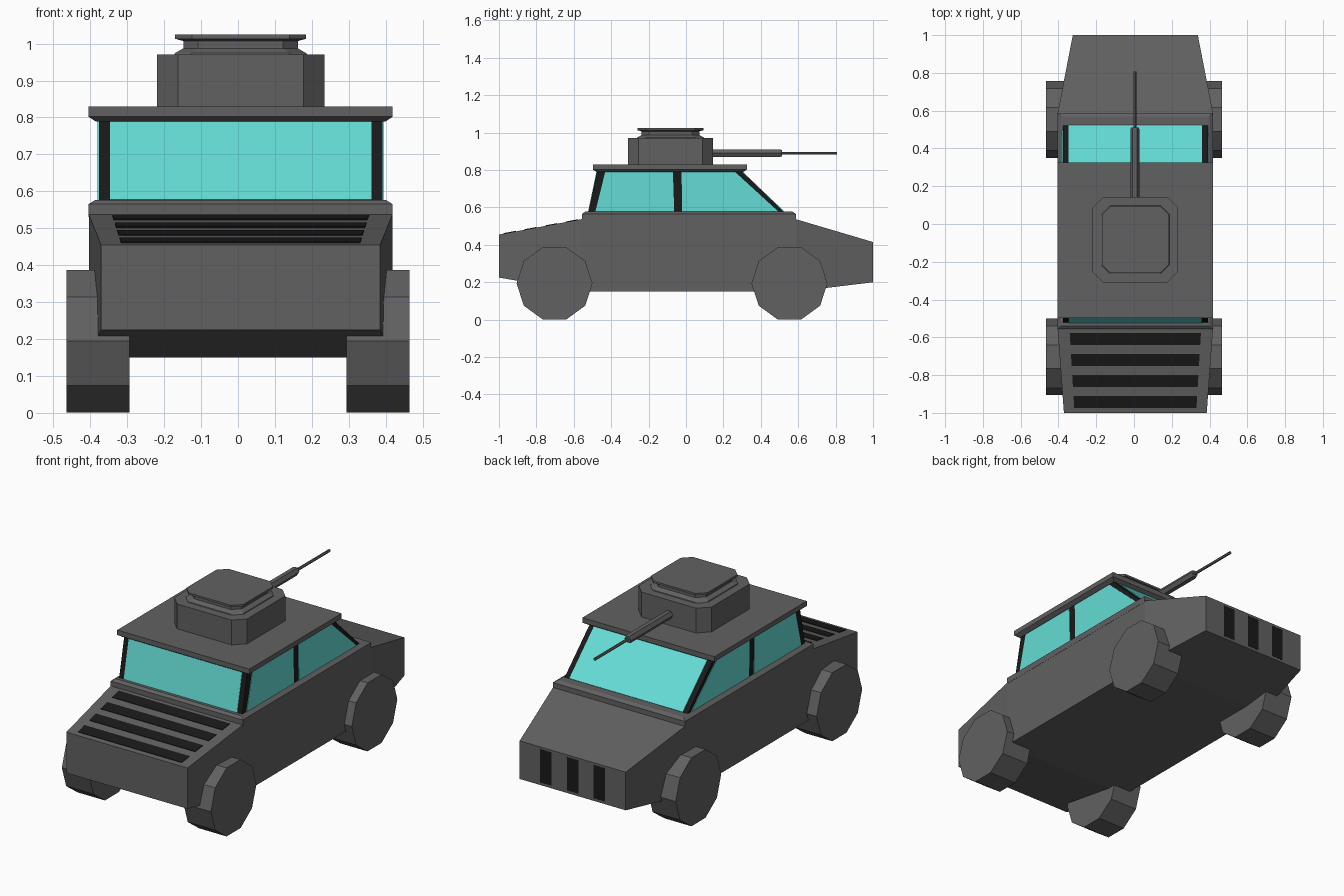
import bpy, bmesh
from math import sin, cos, tau
from mathutils import Vector

if "Cube" in bpy.data.objects:
    bpy.data.objects.remove(bpy.data.objects["Cube"])

CX = 0.007  # the bodywork sits very slightly off the centre line


def material(name, rgb):
    m = bpy.data.materials.new(name)
    m.diffuse_color = (*rgb, 1)
    m.use_nodes = True
    m.node_tree.nodes["Principled BSDF"].inputs["Base Color"].default_value = m.diffuse_color
    return m


GREY = material("grey_paint", (0.12, 0.12, 0.12))
DARK = material("dark_trim", (0.01, 0.01, 0.01))
GLASS = material("teal_glass", (0.13, 0.72, 0.67))


def loft(name, rings, mat):
    """Join equal-sized rings of points into a closed flat-shaded solid."""
    bm = bmesh.new()
    loops = [[bm.verts.new(p) for p in ring] for ring in rings]
    n = len(loops[0])
    for a, b in zip(loops, loops[1:]):
        for i in range(n):
            j = (i + 1) % n
            bm.faces.new((a[i], a[j], b[j], b[i]))
    bm.faces.new(loops[0])
    bm.faces.new(loops[-1])
    bmesh.ops.recalc_face_normals(bm, faces=bm.faces)
    me = bpy.data.meshes.new(name)
    bm.to_mesh(me)
    bm.free()
    me.materials.append(mat)
    ob = bpy.data.objects.new(name, me)
    bpy.context.collection.objects.link(ob)
    return ob


def panel(name, quad, mat, t=0.003):
    """Thin slab centred on a flat quad."""
    q = [Vector(p) for p in quad]
    n = (q[1] - q[0]).cross(q[2] - q[0]).normalized() * t
    return loft(name, [[p - n for p in q], [p + n for p in q]], mat)


def rect(hx, y0, y1, z):
    return [(CX - hx, y0, z), (CX + hx, y0, z), (CX + hx, y1, z), (CX - hx, y1, z)]


def upright(hx, y, z0, z1):
    return [(CX - hx, y, z0), (CX + hx, y, z0), (CX + hx, y, z1), (CX - hx, y, z1)]


def octagon(h, c, z, cy=-0.083):
    k = h - c
    pts = [(-k, -h), (k, -h), (h, -k), (h, k), (k, h), (-k, h), (-h, k), (-h, -k)]
    return [(CX + x, cy + y, z) for x, y in pts]


# Hull: four upright cross-sections from nose to tail
loft("hull", [upright(0.378, -1, 0.225, 0.455), upright(0.411, -0.56, 0.15, 0.537),
              upright(0.411, 0.588, 0.15, 0.537), upright(0.331, 1, 0.2, 0.415)], GREY)

# Belt ledge, cabin frame and roof slab
loft("belt_ledge", [rect(0.412, -0.556, 0.588, 0.53), rect(0.412, -0.556, 0.588, 0.565),
                    rect(0.393, -0.54, 0.57, 0.577)], GREY)
loft("cabin_frame", [rect(0.384, -0.522, 0.53, 0.57), rect(0.384, -0.475, 0.295, 0.795)], DARK)
loft("roof", [rect(0.392, -0.478, 0.305, 0.789), rect(0.412, -0.498, 0.325, 0.802),
              rect(0.412, -0.498, 0.325, 0.83)], GREY)

# Windows
zb, zt = 0.577, 0.79
for name, yb, yt in (("front_window", -0.5205, -0.476), ("rear_window", 0.5227, 0.300)):
    panel(name, [(CX - 0.354, yb, zb), (CX + 0.354, yb, zb),
                 (CX + 0.354, yt, zt), (CX - 0.354, yt, zt)], GLASS)
for side, sx in (("left", -1), ("right", 1)):
    x = CX + sx * 0.384
    for name, yb0, yb1, yt1, yt0 in (("front", -0.485, -0.063, -0.07, -0.432),
                                     ("rear", -0.02, 0.495, 0.262, -0.024)):
        panel(f"{side}_{name}_side_window",
              [(x, yb0, zb), (x, yb1, zb), (x, yt1, zt), (x, yt0, zt)], GLASS)

# Vents on the sloping nose
for i in range(4):
    y1 = -0.577 - i * 0.111
    y0 = y1 - 0.064
    quad = []
    for s, y in ((-1, y0), (1, y0), (1, y1), (-1, y1)):
        quad.append((CX + s * (0.382 + 0.06 * y), y, 0.455 + (y + 1) * 0.082 / 0.44))
    panel(f"nose_vent_{i + 1}", quad, DARK)

# Upright vents on the tail
for i, x in enumerate((-0.167, 0, 0.167)):
    a, b = CX + x - 0.036, CX + x + 0.036
    panel(f"tail_vent_{i + 1}", [(a, 0.998, 0.215), (b, 0.998, 0.215),
                                 (b, 0.998, 0.402), (a, 0.998, 0.402)], DARK)

# Turret and hatch
loft("turret", [octagon(0.227, 0.057, 0.825), octagon(0.227, 0.057, 0.97)], GREY)
loft("hatch", [octagon(0.182, 0.045, 0.965), octagon(0.178, 0.045, 0.974),
               octagon(0.155, 0.04, 0.987), octagon(0.155, 0.04, 1.007),
               octagon(0.177, 0.045, 1.013), octagon(0.177, 0.045, 1.024)], GREY)


# Gun: hexagonal sleeve and thin barrel
def hexagon(r, y):
    return [(0.005 + r * cos(tau * i / 6), y, 0.89 + r * sin(tau * i / 6)) for i in range(6)]


loft("gun_sleeve", [hexagon(0.024, 0.1), hexagon(0.024, 0.50), hexagon(0.02, 0.512)], GREY)
loft("gun_barrel", [hexagon(0.008, 0.5), hexagon(0.008, 0.808)], GREY)


# Wheels: ten-sided
def wheel_ring(x, cy, r=0.203):
    return [(x, cy + r * cos(tau * i / 10), 0.194 + r * sin(tau * i / 10)) for i in range(10)]


for end, cy in (("front", -0.703), ("rear", 0.553)):
    for side, sx in (("left", -1), ("right", 1)):
        loft(f"{end}_{side}_wheel", [wheel_ring(sx * 0.294, cy), wheel_ring(sx * 0.465, cy)], GREY)
